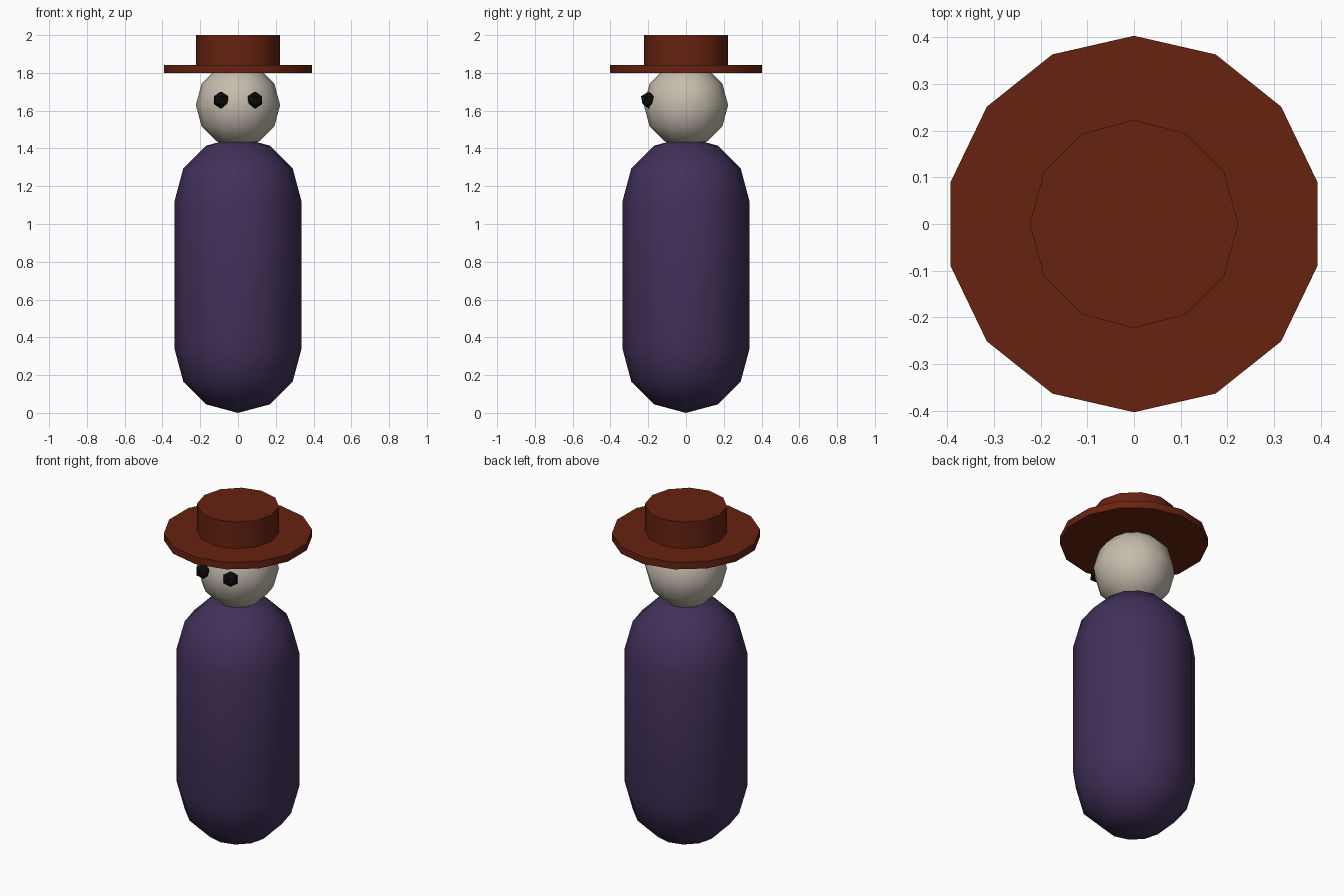
import bpy
import bmesh
from math import sin, cos, pi, radians

default = bpy.data.objects.get("Cube")
if default:
    bpy.data.objects.remove(default)


def material(name, color):
    mat = bpy.data.materials.new(name)
    mat.use_nodes = True
    rgba = (*color, 1)
    mat.diffuse_color = rgba
    bsdf = mat.node_tree.nodes["Principled BSDF"]
    bsdf.inputs["Base Color"].default_value = rgba
    bsdf.inputs["Roughness"].default_value = 0.8
    return mat


def add_object(name, bm, mat, smooth=True):
    bmesh.ops.recalc_face_normals(bm, faces=bm.faces)
    mesh = bpy.data.meshes.new(name)
    bm.to_mesh(mesh)
    bm.free()
    mesh.materials.append(mat)
    obj = bpy.data.objects.new(name, mesh)
    bpy.context.collection.objects.link(obj)
    if smooth:
        bpy.ops.object.select_all(action="DESELECT")
        obj.select_set(True)
        bpy.context.view_layer.objects.active = obj
        bpy.ops.object.shade_smooth_by_angle(angle=radians(40))
    return obj


def lathe(name, profile, sides, mat):
    """Turn (radius, height) points around z; open ends are capped."""
    bm = bmesh.new()
    rings = []
    for r, z in profile:
        count = sides if r > 0.001 else 1
        rings.append([bm.verts.new((r * sin(2 * pi * i / sides), r * cos(2 * pi * i / sides), z))
                      for i in range(count)])
    for low, high in zip(rings, rings[1:]):
        for i in range(sides):
            j = (i + 1) % sides
            corners = [low[i % len(low)], low[j % len(low)], high[j % len(high)], high[i % len(high)]]
            bm.faces.new(list(dict.fromkeys(corners)))
    for ring in (rings[0], rings[-1]):
        if len(ring) > 1:
            bm.faces.new(ring)
    return add_object(name, bm, mat)


def arc(radius, center, start, end):
    """Profile points every 30 degrees of latitude."""
    return [(radius * cos(radians(a)), center + radius * sin(radians(a)))
            for a in range(start, end + 1, 30)]


purple = material("purple cloth", (0.054, 0.030, 0.102))
bone = material("pale bone", (0.56, 0.51, 0.42))
brown = material("red brown felt", (0.135, 0.016, 0.005))
black = material("eye black", (0.004, 0.004, 0.004))

# Capsule body and round head
lathe("body", arc(0.335, 0.335, -90, 0) + arc(0.335, 1.125, 0, 90), 12, purple)
lathe("head", arc(0.223, 1.63, -90, 90), 12, bone)

# Hat
lathe("hat_brim", [(0.403, 1.8), (0.403, 1.842)], 14, brown)
lathe("hat_crown", [(0.223, 1.842), (0.223, 2.0)], 12, brown)

# Faceted eyes
for side, x in (("left", 0.09), ("right", -0.09)):
    bm = bmesh.new()
    bmesh.ops.create_icosphere(bm, subdivisions=1, radius=0.045)
    eye = add_object(side + "_eye", bm, black, smooth=False)
    eye.location = (x, -0.198, 1.656)
    eye.rotation_euler.z = -pi / 2
